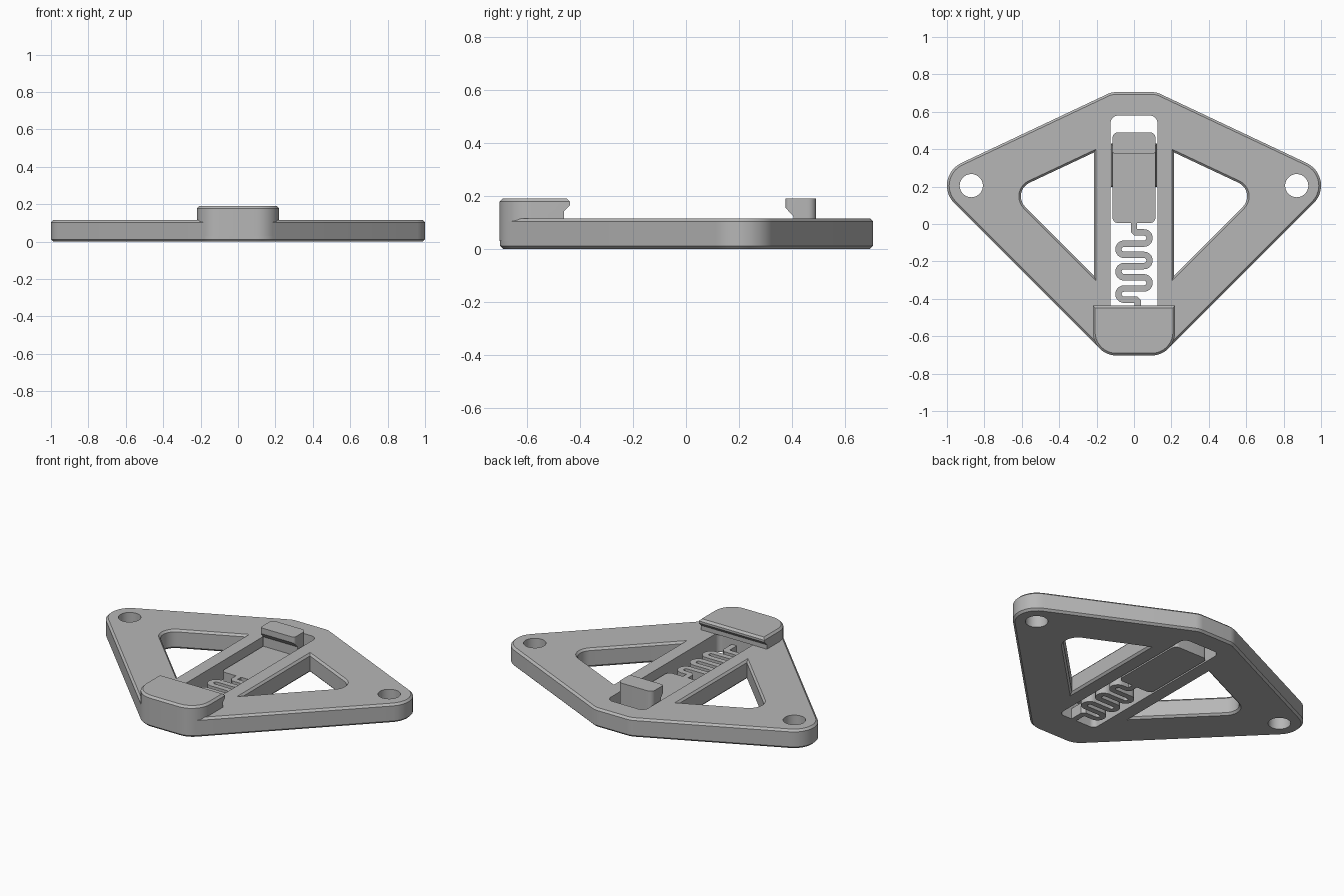
import bpy, bmesh, math
from mathutils import Vector

default = bpy.data.objects.get("Cube")
if default:
    bpy.data.objects.remove(default)

grey = bpy.data.materials.new("plain grey")
grey.use_nodes = True
grey.diffuse_color = (0.47, 0.47, 0.47, 1)
grey.node_tree.nodes["Principled BSDF"].inputs["Base Color"].default_value = grey.diffuse_color


def rounded(corners, steps=10):
    """Counter-clockwise outline from (x, y, radius) corners."""
    out = []
    n = len(corners)
    for i, (x, y, r) in enumerate(corners):
        p = Vector((x, y))
        if r == 0:
            out.append(p)
            continue
        a = (Vector(corners[i - 1][:2]) - p).normalized()
        b = (Vector(corners[(i + 1) % n][:2]) - p).normalized()
        half = a.angle(b) / 2
        centre = p + (a + b).normalized() * (r / math.sin(half))
        start = p + a * (r / math.tan(half)) - centre
        end = p + b * (r / math.tan(half)) - centre
        a0 = math.atan2(start.y, start.x)
        turn = (math.atan2(end.y, end.x) - a0) % math.tau
        for k in range(steps + 1):
            t = a0 + turn * k / steps
            out.append(centre + r * Vector((math.cos(t), math.sin(t))))
    return out


def circle(x, y, r, n=40):
    return [Vector((x + r * math.cos(math.tau * k / n), y + r * math.sin(math.tau * k / n)))
            for k in range(n)]


def offset(outline, d):
    """Move an outline outward by d with mitred corners."""
    out = []
    for i, p in enumerate(outline):
        u = (p - outline[i - 1]).normalized()
        v = (outline[(i + 1) % len(outline)] - p).normalized()
        m, k = Vector((u.y, -u.x)), Vector((v.y, -v.x))
        out.append(p + (m + k) * (d / (1 + m.dot(k))))
    return out


def mirror_outline(right):
    """Full corner list from the corners on +x, listed bottom to top."""
    return right + [(-x, y, r) for x, y, r in reversed(right)]


def finish(name, bm):
    bmesh.ops.recalc_face_normals(bm, faces=bm.faces)
    mesh = bpy.data.meshes.new(name)
    bm.to_mesh(mesh)
    bm.free()
    mesh.materials.append(grey)
    obj = bpy.data.objects.new(name, mesh)
    bpy.context.collection.objects.link(obj)
    return obj


def loft(name, outline, levels, along_x=False):
    """Solid from one outline repeated at (height, outward offset) levels."""
    bm = bmesh.new()
    rings = []
    for h, d in levels:
        pts = offset(outline, d)
        rings.append([bm.verts.new((h, p.x, p.y) if along_x else (p.x, p.y, h)) for p in pts])
    n = len(outline)
    for low, high in zip(rings, rings[1:]):
        for i in range(n):
            j = (i + 1) % n
            bm.faces.new((low[i], low[j], high[j], high[i]))
    bm.faces.new(rings[0][::-1])
    bm.faces.new(rings[-1])
    return finish(name, bm)


def activate(obj):
    bpy.ops.object.select_all(action='DESELECT')
    obj.select_set(True)
    bpy.context.view_layer.objects.active = obj


def cut(obj, cutters):
    activate(obj)
    for c in cutters:
        c.hide_render = True
        mod = obj.modifiers.new("cut", 'BOOLEAN')
        mod.operation = 'DIFFERENCE'
        mod.solver = 'EXACT'
        mod.object = c
        bpy.ops.object.modifier_apply(modifier=mod.name)
        bpy.data.objects.remove(c)


TOP, CH = 0.115, 0.012

# Base plate with chamfered rims
outline = rounded(mirror_outline([(0.15, -0.70, 0.13), (1.095, 0.245, 0.133), (0.12, 0.705, 0.1)]))
plate = loft("base_plate", outline, [(0, -CH), (CH, 0), (TOP - CH, 0), (TOP, -CH)])

# Triangular windows, mounting holes and the centre slot
through = [(-0.1, 0), (0.3, 0)]
cutters = [loft("slot_cutter", rounded(mirror_outline([(0.125, -0.49, 0.03), (0.125, 0.58, 0.04)])), through)]
for side in (1, -1):
    tri = [(0.215, -0.275, 0), (0.662, 0.172, 0.08), (0.215, 0.382, 0)]
    if side < 0:
        tri = [(-x, y, r) for x, y, r in reversed(tri)]
    cutters.append(loft("window_cutter", rounded(tri),
                        [(-0.001, CH), (CH, 0), (TOP - CH, 0), (TOP + 0.001, CH)]))
    cutters.append(loft("hole_cutter", circle(side * 0.87, 0.205, 0.062), through))
cut(plate, cutters)

# Raised front catch with an undercut lip
catch = loft("front_catch", rounded(mirror_outline([(0.22, -0.703, 0.125), (0.22, -0.437, 0)])),
             [(0.03, 0), (0.19 - CH, 0), (0.19, -CH)])
lip = [(-0.3, 0), (-0.3, 0.165), (-0.437, 0.165), (-0.46, 0.142), (-0.46, TOP), (-0.5, TOP), (-0.5, 0)]
cut(catch, [loft("lip_cutter", [Vector(p) for p in reversed(lip)], [(-0.5, 0), (0.5, 0)], True)])

# Sliding tongue in the slot, with side rails
TONGUE = 0.065
tongue = loft("sliding_tongue", rounded(mirror_outline([(0.115, 0.005, 0.03), (0.115, 0.49, 0.03)])),
              [(0, 0), (TONGUE, 0)])
rails = loft("tongue_rails", rounded(mirror_outline([(0.113, 0.21, 0), (0.113, 0.42, 0)])),
             [(0.01, 0), (0.033, 0.011), (0.056, 0)])

# Upright hook at the back of the tongue
hook = loft("tongue_hook", rounded(mirror_outline([(0.115, 0.375, 0.015), (0.115, 0.49, 0.03)])),
            [(0.02, 0), (0.19, 0)])
notch = [(0.3, 0), (0.405, 0), (0.405, 0.122), (0.375, 0.155), (0.3, 0.155)]
cut(hook, [loft("notch_cutter", [Vector(p) for p in notch], [(-0.3, 0), (0.3, 0)], True)])

# Serpentine spring joining the tongue to the plate
R, REACH = 0.03, 0.053
path = [Vector((0, 0.02)), Vector((0, -0.035)), Vector((0.01, -0.045))]
y = -0.045
for turn in range(6):
    s = 1 if turn % 2 == 0 else -1
    for k in range(13):
        t = math.pi / 2 - math.pi * k / 12
        path.append(Vector((s * (REACH + R * math.cos(t)), y - R + R * math.sin(t))))
    y -= 2 * R
path += [Vector((0.01, y)), Vector((0.02, y - 0.01)), Vector((0.02, -0.5))]
bm = bmesh.new()
strip = [[bm.verts.new((p.x, p.y, z)) for z in (0, TONGUE)] for p in path]
for a, b in zip(strip, strip[1:]):
    bm.faces.new((a[0], b[0], b[1], a[1]))
spring = finish("spring", bm)
mod = spring.modifiers.new("thickness", 'SOLIDIFY')
mod.thickness, mod.offset, mod.use_even_offset = 0.034, 0, True
activate(spring)
bpy.ops.object.modifier_apply(modifier=mod.name)

for obj in (plate, catch, tongue, rails, hook, spring):
    activate(obj)
    bpy.ops.object.shade_smooth_by_angle(angle=math.radians(30))
